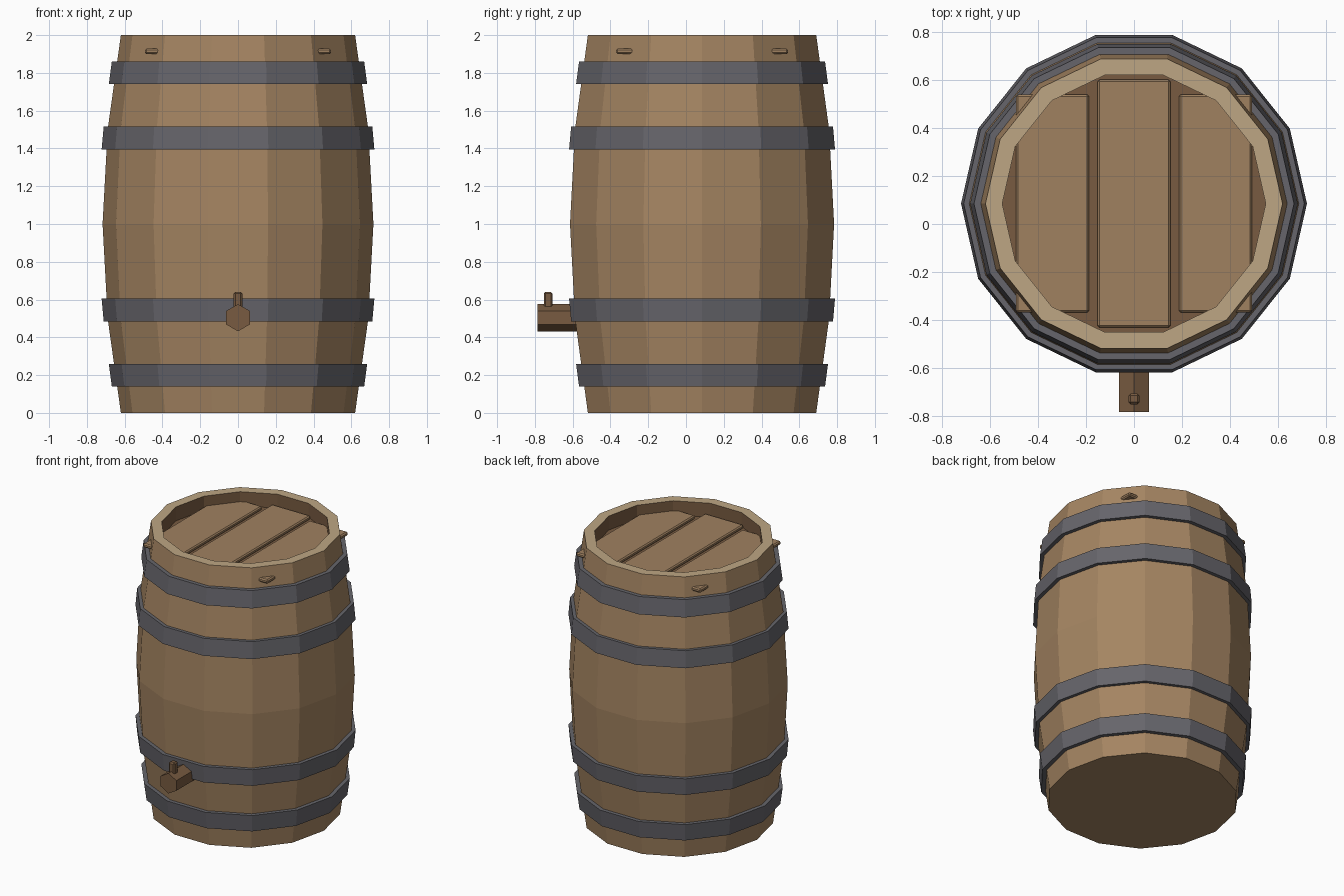
import bpy, bmesh, math

if "Cube" in bpy.data.objects:
    bpy.data.objects.remove(bpy.data.objects["Cube"])

SIDES = 14
CY = 0.085          # barrel axis, shifted back to balance the tap


def mat(name, rgb):
    lin = [((c / 255 + 0.055) / 1.055) ** 2.4 for c in rgb]
    m = bpy.data.materials.new(name)
    m.diffuse_color = (*lin, 1)
    m.use_nodes = True
    m.node_tree.nodes["Principled BSDF"].inputs["Base Color"].default_value = m.diffuse_color
    return m


WOOD = mat("barrel wood", (165, 133, 98))
RIM = mat("cut wood", (190, 166, 131))
PLANK = mat("lid wood", (160, 129, 96))
DARK = mat("dark wood", (120, 91, 65))
IRON = mat("iron", (102, 101, 107))


def finish(bm, name, *mats):
    bmesh.ops.recalc_face_normals(bm, faces=bm.faces)
    me = bpy.data.meshes.new(name)
    bm.to_mesh(me)
    bm.free()
    for m in mats:
        me.materials.append(m)
    ob = bpy.data.objects.new(name, me)
    bpy.context.collection.objects.link(ob)
    return ob


def lathe(name, profile, mats, slots, closed=False):
    """Turn (r, z) points about the barrel axis; open ends are capped."""
    bm = bmesh.new()
    rings = []
    for r, z in profile:
        rings.append([bm.verts.new((r * math.cos(2 * math.pi * i / SIDES),
                                    CY + r * math.sin(2 * math.pi * i / SIDES), z))
                      for i in range(SIDES)])
    n = len(rings)
    for k in range(n if closed else n - 1):
        a, b = rings[k], rings[(k + 1) % n]
        for i in range(SIDES):
            j = (i + 1) % SIDES
            bm.faces.new((a[i], a[j], b[j], b[i])).material_index = slots[k]
    if not closed:
        bm.faces.new(rings[0][::-1]).material_index = slots[0]
        bm.faces.new(rings[-1]).material_index = slots[-1]
    return finish(bm, name, *mats)


def box(name, centre, size, bevel, material):
    bm = bmesh.new()
    bmesh.ops.create_cube(bm, size=1)
    for v in bm.verts:
        v.co = [c + s * p for c, s, p in zip(centre, size, v.co)]
    ob = finish(bm, name, material)
    mod = ob.modifiers.new("bevel", 'BEVEL')
    mod.width = bevel
    mod.segments = 1
    return ob


# staves with a recessed top
STAVES = [(0.62, 0), (0.69, 0.5), (0.717, 1), (0.69, 1.5), (0.62, 2)]
lathe("barrel_body", STAVES + [(0.55, 2), (0.55, 1.9)],
      (WOOD, RIM, DARK), [0, 0, 0, 0, 1, 2])

# iron hoops, mirrored top and bottom
for i, (z0, z1, r0, r1) in enumerate([(0.14, 0.26, 0.668, 0.684),
                                      (0.485, 0.605, 0.711, 0.722)]):
    for side in ("lower", "upper"):
        pts = [(r0, z0), (r1, z1), (r1 - 0.06, z1), (r0 - 0.06, z0)]
        if side == "upper":
            pts = [(r, 2 - z) for r, z in pts]
        lathe(f"{side}_hoop_{i + 1}", pts, (IRON,), [0] * 4, closed=True)

# lid planks
for name, x, w, d in (("left", -0.34, 0.305, 0.91), ("middle", 0, 0.305, 1.035),
                      ("right", 0.34, 0.305, 0.91)):
    box(f"lid_plank_{name}", (x, CY, 1.914), (w, d, 0.029), 0.008, PLANK)

# hexagonal tap
bm = bmesh.new()
ends = []
for y in (-0.785, -0.5):
    ends.append([bm.verts.new((0.072 * math.sin(k * math.pi / 3), y,
                               0.504 + 0.072 * math.cos(k * math.pi / 3)))
                 for k in range(6)])
for e in ends:
    bm.faces.new(e)
for k in range(6):
    j = (k + 1) % 6
    bm.faces.new((ends[0][k], ends[0][j], ends[1][j], ends[1][k]))
finish(bm, "tap", DARK)

# tap handle
box("tap_handle", (0, -0.73, 0.59), (0.046, 0.046, 0.1), 0.009, DARK)
